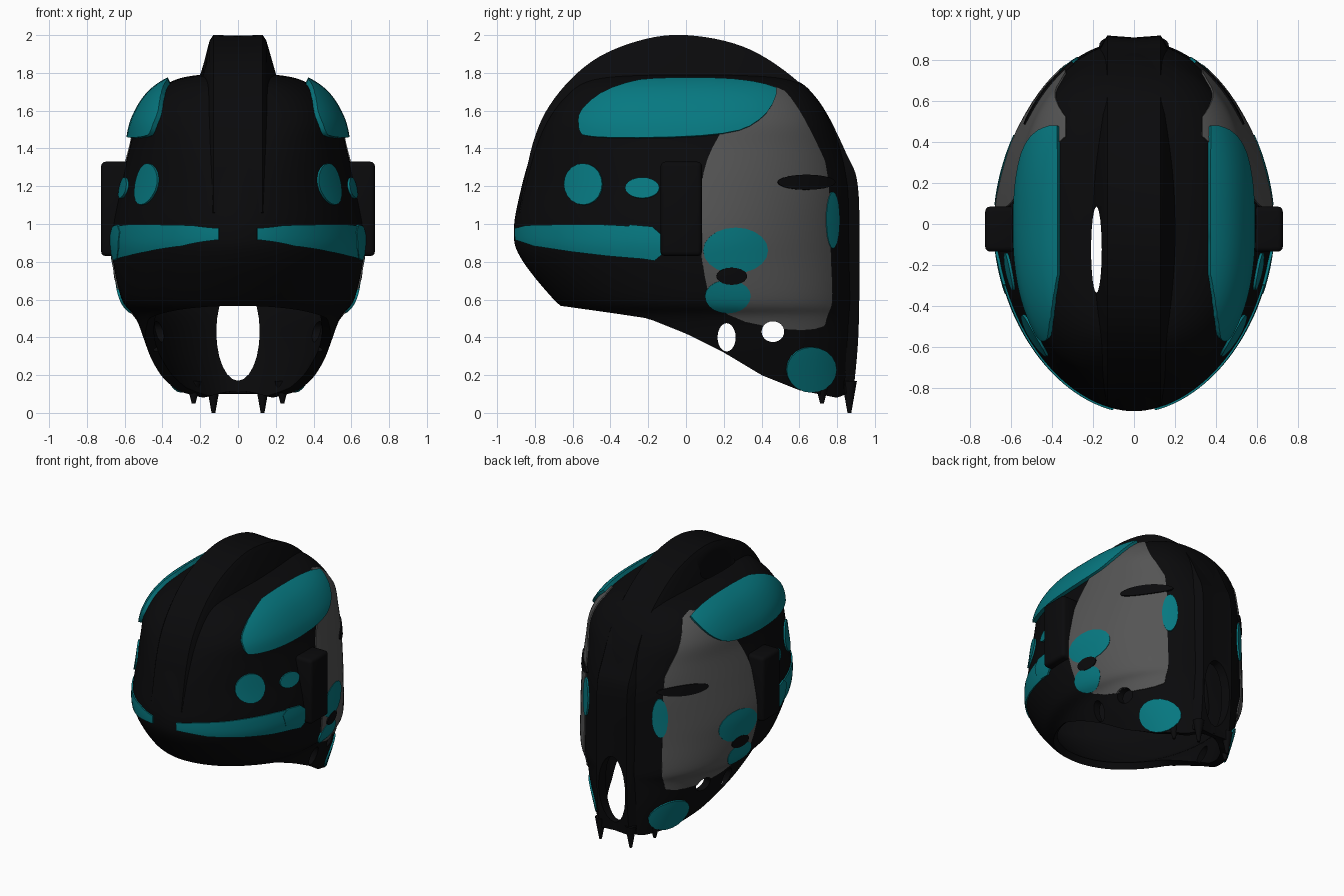
import bpy, bmesh, math
from mathutils import Vector

if "Cube" in bpy.data.objects:
    bpy.data.objects.remove(bpy.data.objects["Cube"])


def material(name, rgb):
    m = bpy.data.materials.new(name)
    m.diffuse_color = (*rgb, 1)
    m.use_nodes = True
    m.node_tree.nodes["Principled BSDF"].inputs["Base Color"].default_value = m.diffuse_color
    return m


DARK = material("charcoal", (0.003, 0.003, 0.0035))
GREY = material("dark_grey", (0.09, 0.09, 0.09))
TEAL = material("teal", (0.002, 0.19, 0.22))


def curve(rows, t):
    """Catmull-Rom through rows, t in 0..1"""
    n = len(rows) - 1
    i = min(int(t * n), n - 1)
    f = t * n - i
    a, b, c, d = (rows[min(max(k, 0), n)] for k in (i - 1, i, i + 1, i + 2))
    return [q + .5 * f * (r - p + f * (2*p - 5*q + 4*r - s + f * (3*(q - r) + s - p)))
            for p, q, r, s in zip(a, b, c, d)]


def link(name, bm, mat):
    me = bpy.data.meshes.new(name)
    bm.to_mesh(me)
    bm.free()
    ob = bpy.data.objects.new(name, me)
    bpy.context.collection.objects.link(ob)
    me.materials.append(mat)
    return ob


def solidify(ob, thick):
    m = ob.modifiers.new("thickness", 'SOLIDIFY')
    m.thickness, m.offset = thick, -1


def finish(ob, cutters=()):
    for c in cutters:
        m = ob.modifiers.new("hole", 'BOOLEAN')
        m.operation, m.object, m.solver = 'DIFFERENCE', c, 'EXACT'
    bpy.ops.object.select_all(action='DESELECT')
    ob.select_set(True)
    bpy.context.view_layer.objects.active = ob
    bpy.ops.object.convert(target='MESH')
    bpy.ops.object.shade_smooth_by_angle(angle=math.radians(38))


# Shell: horizontal rings (z, front y, back y, half width, roundness power)
# above a sloping lower edge
RINGS = [(0, -.3, .87, .33, 1), (.3, -.45, .89, .465, 1), (.5, -.58, .895, .54, 1),
         (.6, -.7, .895, .615, 1), (.82, -.875, .895, .665, 1.05), (.97, -.912, .895, .67, 1.06),
         (1.2, -.87, .885, .625, 1), (1.4, -.81, .83, .575, .88), (1.55, -.74, .765, .54, .78),
         (1.68, -.645, .68, .46, .76), (1.76, -.54, .58, .34, .8), (1.79, -.36, .38, .2, .9),
         (1.8, -.01, .01, .01, 1)]
EDGE = [(-.95, .58), (-.65, .565), (-.4, .53), (-.2, .5), (0, .42), (.2, .32), (.4, .2),
        (.6, .12), (.8, .08), (.95, .14)]


def edge_z(y):
    for (y0, z0), (y1, z1) in zip(EDGE, EDGE[1:]):
        if y <= y1:
            return z0 + (z1 - z0) * (y - y0) / (y1 - y0)
    return EDGE[-1][1]


def shell_point(t, a):
    z, f, b, w, e = curve(RINGS, t)
    c, s = (math.copysign(abs(v) ** e, v) for v in (math.cos(a), math.sin(a)))
    return Vector((w * c, (f + b) / 2 + (b - f) / 2 * s, z))


def build_shell(n=112, rows=70):
    bm = bmesh.new()
    cols = []
    for j in range(n):
        a = 2 * math.pi * (j + .5) / n
        lo, hi = 0, .5
        for _ in range(24):
            mid = (lo + hi) / 2
            p = shell_point(mid, a)
            lo, hi = (lo, mid) if p.z > edge_z(p.y) else (mid, hi)
        cols.append([bm.verts.new(shell_point(hi + (1 - hi) * i / rows, a))
                     for i in range(rows + 1)])
    for j in range(n):
        A, B = cols[j], cols[(j + 1) % n]
        for i in range(rows):
            bm.faces.new((A[i], B[i], B[i + 1], A[i + 1]))
    bm.faces.new([c[-1] for c in cols])
    return link("helmet_shell", bm, DARK)


shell = build_shell()
base = shell.data.copy()
solidify(shell, .05)


# Hole cutters
def cutter(name, loc, scale, rot=(0, 0, 0)):
    bpy.ops.mesh.primitive_cylinder_add(vertices=24, radius=1, depth=2, location=loc, rotation=rot)
    ob = bpy.context.object
    ob.name, ob.scale, ob.hide_render = name, scale, True
    return ob


Q = math.pi / 2
slot = cutter("slot_cutter", (-.183, -.125, 1.8), (.026, .21, .5))
rear = cutter("rear_cutter", (0, .9, .43), (.115, .26, .25), (Q, 0, 0))
sides = [cutter("strap_cutter_a", (0, .215, .4), (.075, .048, 1), (0, Q, 0)),
         cutter("strap_cutter_b", (0, .46, .43), (.055, .06, 1), (0, Q, 0))]
finish(shell, [slot, rear] + sides)

# Crest: raised central band (y, z, depth), running over the top and down the back
CREST = [(-.885, 1.06, .03), (-.81, 1.43, .05), (-.7, 1.66, .08), (-.5, 1.86, .15),
         (-.25, 1.97, .22), (0, 2, .23), (.3, 1.94, .21), (.55, 1.79, .13), (.73, 1.6, .08),
         (.85, 1.37, .06), (.91, 1.2, .06), (.918, .8, .06), (.912, .4, .06), (.885, .1, .05)]
bm = bmesh.new()
last = None
N = 78
for k in range(N + 1):
    y, z, d = curve(CREST, k / N)
    p, q = curve(CREST, max(k / N - .01, 0)), curve(CREST, min(k / N + .01, 1))
    t = Vector((q[0] - p[0], q[1] - p[1])).normalized()
    wide = .15 + .25 * d
    ring = [bm.verts.new((x, y + t.y * e, z - t.x * e))
            for x, e in ((-wide, d), (-.15, .03), (-.13, 0), (0, .012 * k / N),
                         (.13, 0), (.15, .03), (wide, d))]
    if last:
        for i in range(7):
            bm.faces.new((last[i], last[(i + 1) % 7], ring[(i + 1) % 7], ring[i]))
    else:
        bm.faces.new(ring)
    last = ring
bm.faces.new(last)
bmesh.ops.recalc_face_normals(bm, faces=bm.faces)
finish(link("crest", bm, DARK), [slot, rear])


# Surface panels: the shell trimmed by a convex side-view outline, raised by an offset
def panel(name, outline, lift, mat, xmin=0, rounding=2, holes=()):
    for _ in range(rounding):
        outline = [tuple(u + (v - u) * f for u, v in zip(a, b))
                   for a, b in zip(outline, outline[1:] + outline[:1]) for f in (.25, .75)]
    cy, cz = (sum(p[i] for p in outline) / len(outline) for i in (0, 1))
    bm = bmesh.new()
    bm.from_mesh(base)

    def cut(co, no, clear):
        bmesh.ops.bisect_plane(bm, geom=bm.verts[:] + bm.edges[:] + bm.faces[:], plane_co=co,
                               plane_no=no, clear_outer=clear)
    for (y0, z0), (y1, z1) in zip(outline, outline[1:] + outline[:1]):
        no = Vector((0, z1 - z0, y0 - y1)).normalized()
        if no.y * (cy - y0) + no.z * (cz - z0) > 0:
            no = -no
        cut((0, y0, z0), no, True)
    if xmin:
        for x in (-xmin, xmin):
            cut((x, 0, 0), (1, 0, 0), False)
        bmesh.ops.delete(bm, context='FACES', geom=[
            f for f in bm.faces if abs(f.calc_center_median().x) < xmin])
    bm.normal_update()
    moves = [(v, v.normal * lift) for v in bm.verts]
    for v, m in moves:
        v.co += m
    ob = link(name, bm, mat)
    solidify(ob, lift + .01)
    finish(ob, holes)


def oval(y, z, ry, rz):
    return [(y + ry * math.cos(i * math.pi / 10), z + rz * math.sin(i * math.pi / 10))
            for i in range(20)]


panel("side_panel", [(.07, .85), (.14, .52), (.6, .42), (.8, .48), (.82, 1.1), (.73, 1.35),
                     (.57, 1.66), (.43, 1.78), (.18, 1.5), (.07, 1.25)], .008, GREY, .33, holes=sides)
panel("upper_side_ledge", [(-.56, 1.5), (-.52, 1.45), (.2, 1.46), (.42, 1.55), (.5, 1.74),
                           (.3, 1.79), (0, 1.78), (-.38, 1.72), (-.55, 1.6)], .028, TEAL, .36)
panel("brow_band", [(-.95, .99), (-.9, .9), (-.5, .84), (-.15, .81), (-.15, .98), (-.5, 1.0)],
      .009, TEAL, .1, 1)
panel("band_tip", [(-.35, 1.0), (-.12, .98), (-.12, .8), (-.3, .83)], .013, TEAL, .2, 1)
for name, spot, mat in (
        ("front_side_spot", (-.54, 1.21, .1, .11), TEAL),
        ("middle_side_spot", (-.23, 1.19, .09, .055), TEAL),
        ("cheek_patch", (.26, .86, .17, .12), TEAL),
        ("lower_cheek_patch", (.22, .62, .12, .085), TEAL),
        ("rear_strip", (.77, 1.02, .035, .15), TEAL),
        ("lower_rear_patch", (.66, .23, .13, .12), TEAL),
        ("rear_vent", (.63, 1.22, .15, .04), DARK),
        ("cheek_vent", (.24, .725, .08, .045), DARK)):
    panel(name, oval(*spot), .016 if mat is DARK else .012, mat, .1, 0)

# Ear blocks on both sides
for s, side in ((-1, "left"), (1, "right")):
    bpy.ops.mesh.primitive_cube_add(size=1, location=(s * .65, -.025, 1.08))
    ob = bpy.context.object
    ob.name, ob.scale = side + "_ear_block", (.15, .22, .5)
    bpy.ops.object.transform_apply(location=False, rotation=False)
    ob.data.materials.append(DARK)
    b = ob.modifiers.new("round", 'BEVEL')
    b.width, b.segments = .025, 3
    finish(ob)
    # Pointed tips hanging from the rear lower edge
    for label, x, y, z, h in (("inner_tip", .13, .865, 0, .17), ("outer_tip", .235, .72, .05, .12)):
        bpy.ops.mesh.primitive_cone_add(vertices=16, radius1=.01, radius2=.04, depth=h,
                                        location=(s * x, y, z + h / 2))
        ob = bpy.context.object
        ob.name = side + "_" + label
        ob.data.materials.append(DARK)
        finish(ob)

for c in [slot, rear] + sides:
    bpy.data.objects.remove(c)
